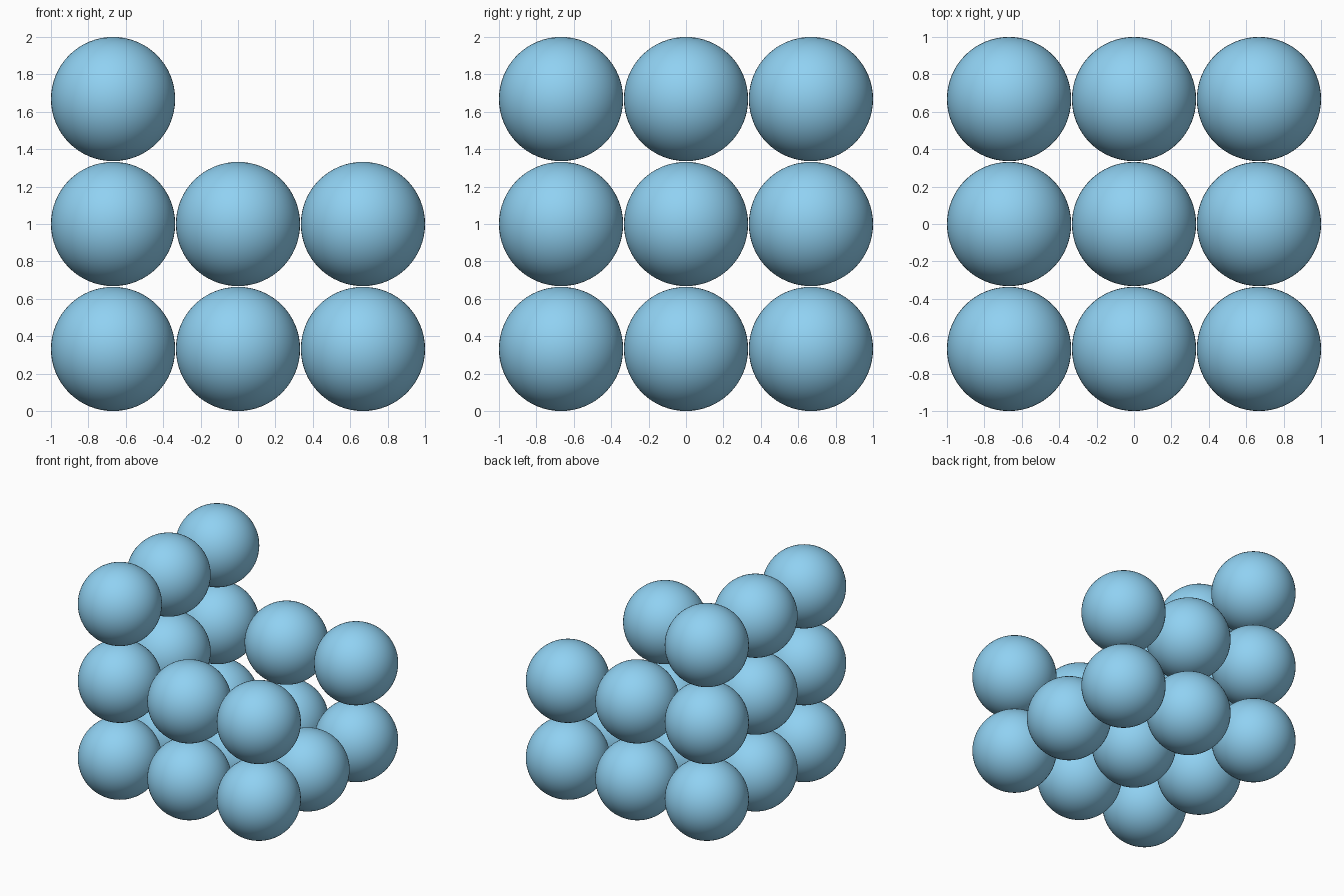
import bpy, bmesh

if "Cube" in bpy.data.objects:
    bpy.data.objects.remove(bpy.data.objects["Cube"])

RADIUS = 0.332
STEP = 1.0 - RADIUS          # centre spacing, so three balls span 2 units

blue = bpy.data.materials.new("sky_blue")
blue.diffuse_color = (0.28, 0.64, 0.89, 1)
blue.use_nodes = True
blue.node_tree.nodes["Principled BSDF"].inputs["Base Color"].default_value = blue.diffuse_color

# One smooth ball mesh shared by every ball
mesh = bpy.data.meshes.new("ball")
bm = bmesh.new()
bmesh.ops.create_uvsphere(bm, u_segments=64, v_segments=32, radius=RADIUS)
for f in bm.faces:
    f.smooth = True
bm.to_mesh(mesh)
bm.free()
mesh.materials.append(blue)


def filled(ix, iy, layer):
    """Full base, U-shaped middle layer, single row along the left on top."""
    if layer == 0:
        return True
    if layer == 1:
        return ix == -1 or iy != 0
    return ix == -1


# Stack of balls on a 3 x 3 x 3 lattice
for layer, layer_name in enumerate(("bottom", "middle", "top")):
    for ix, side in zip((-1, 0, 1), ("left", "centre", "right")):
        for iy, depth in zip((-1, 0, 1), ("front", "mid", "back")):
            if filled(ix, iy, layer):
                ob = bpy.data.objects.new(f"{layer_name}_{side}_{depth}_ball", mesh)
                ob.location = (ix * STEP, iy * STEP, RADIUS + layer * STEP)
                bpy.context.collection.objects.link(ob)
